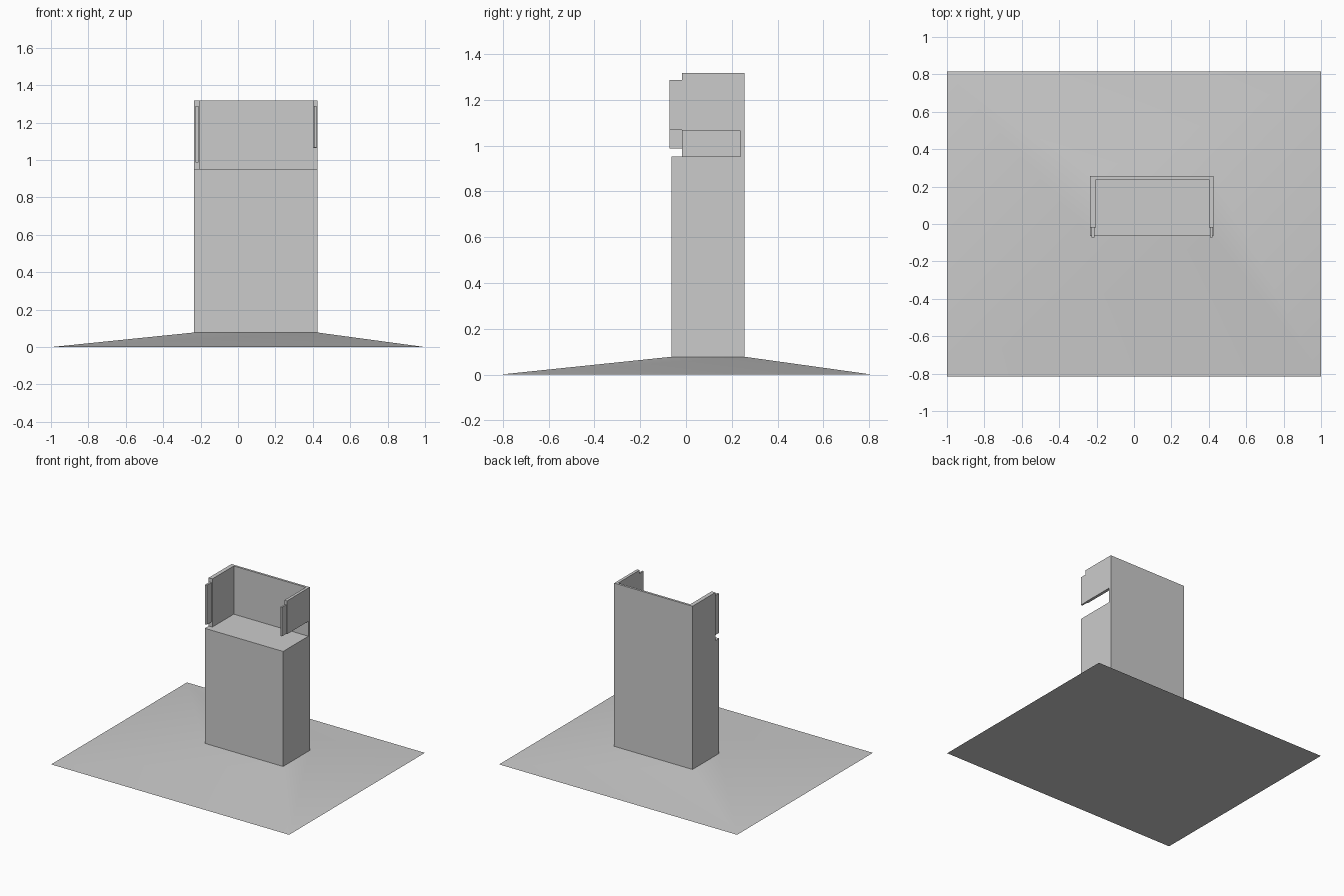
import bpy
import bmesh
from math import radians

cube = bpy.data.objects.get("Cube")
if cube:
    bpy.data.objects.remove(cube, do_unlink=True)

grey = bpy.data.materials.new("plain grey")
grey.use_nodes = True
grey.diffuse_color = (0.6, 0.6, 0.6, 1)
grey.node_tree.nodes["Principled BSDF"].inputs["Base Color"].default_value = (0.6, 0.6, 0.6, 1)


def add_object(name, bm):
    bmesh.ops.recalc_face_normals(bm, faces=bm.faces)
    mesh = bpy.data.meshes.new(name)
    bm.to_mesh(mesh)
    bm.free()
    mesh.materials.append(grey)
    obj = bpy.data.objects.new(name, mesh)
    bpy.context.collection.objects.link(obj)
    return obj


def box(name, x, y, z):
    """Box spanning the given (low, high) ranges."""
    bm = bmesh.new()
    bmesh.ops.create_cube(bm, size=1)
    for v in bm.verts:
        v.co = [r[0] if c < 0 else r[1] for c, r in zip(v.co, (x, y, z))]
    return add_object(name, bm)


def activate(obj):
    bpy.ops.object.select_all(action="DESELECT")
    obj.select_set(True)
    bpy.context.view_layer.objects.active = obj


def cut(target, *ranges):
    """Subtract a box from the target and discard the cutter."""
    cutter = box("cutter", *ranges)
    cutter.hide_render = True
    mod = target.modifiers.new("cut", "BOOLEAN")
    mod.operation = "DIFFERENCE"
    mod.solver = "EXACT"
    mod.object = cutter
    activate(target)
    bpy.ops.object.modifier_apply(modifier=mod.name)
    bpy.data.objects.remove(cutter, do_unlink=True)


TOWER_X = (-0.234, 0.424)
TOWER_Y = (-0.064, 0.256)
BASE_TOP, LEDGE, TOP = 0.078, 0.952, 1.318

# Sloping base: a wide rectangle rising to the foot of the tower
bm = bmesh.new()


def ring(x, y, z):
    return [bm.verts.new((x[i], y[j], z)) for i, j in ((0, 0), (1, 0), (1, 1), (0, 1))]


outer = ring((-1, 1), (-0.815, 0.815), 0)
inner = ring(TOWER_X, TOWER_Y, BASE_TOP)
bm.faces.new(outer)
for i in range(4):
    j = (i + 1) % 4
    bm.faces.new((outer[i], outer[j], inner[j], inner[i]))
base = add_object("sloping_base", bm)
activate(base)
bpy.ops.object.shade_smooth_by_angle(angle=radians(30))

# Tower with an open recess at the top, set-back walls and a side slot
tower = box("tower", TOWER_X, TOWER_Y, (BASE_TOP, TOP))
cut(tower, (-0.203, 0.402), (-1, 0.239), (LEDGE, 2))
cut(tower, (-1, 1), (-1, -0.018), (LEDGE, 2))
cut(tower, (0.3, 1), (-1, 0.239), (LEDGE, 1.065))

# Thin tongues on the front edges of the side walls
for name, x, bottom in (("right_tongue", (-0.226, -0.211), 0.988),
                        ("left_tongue", (0.406, 0.419), 1.068)):
    box(name, x, (-0.072, -0.018), (bottom, 1.288))
